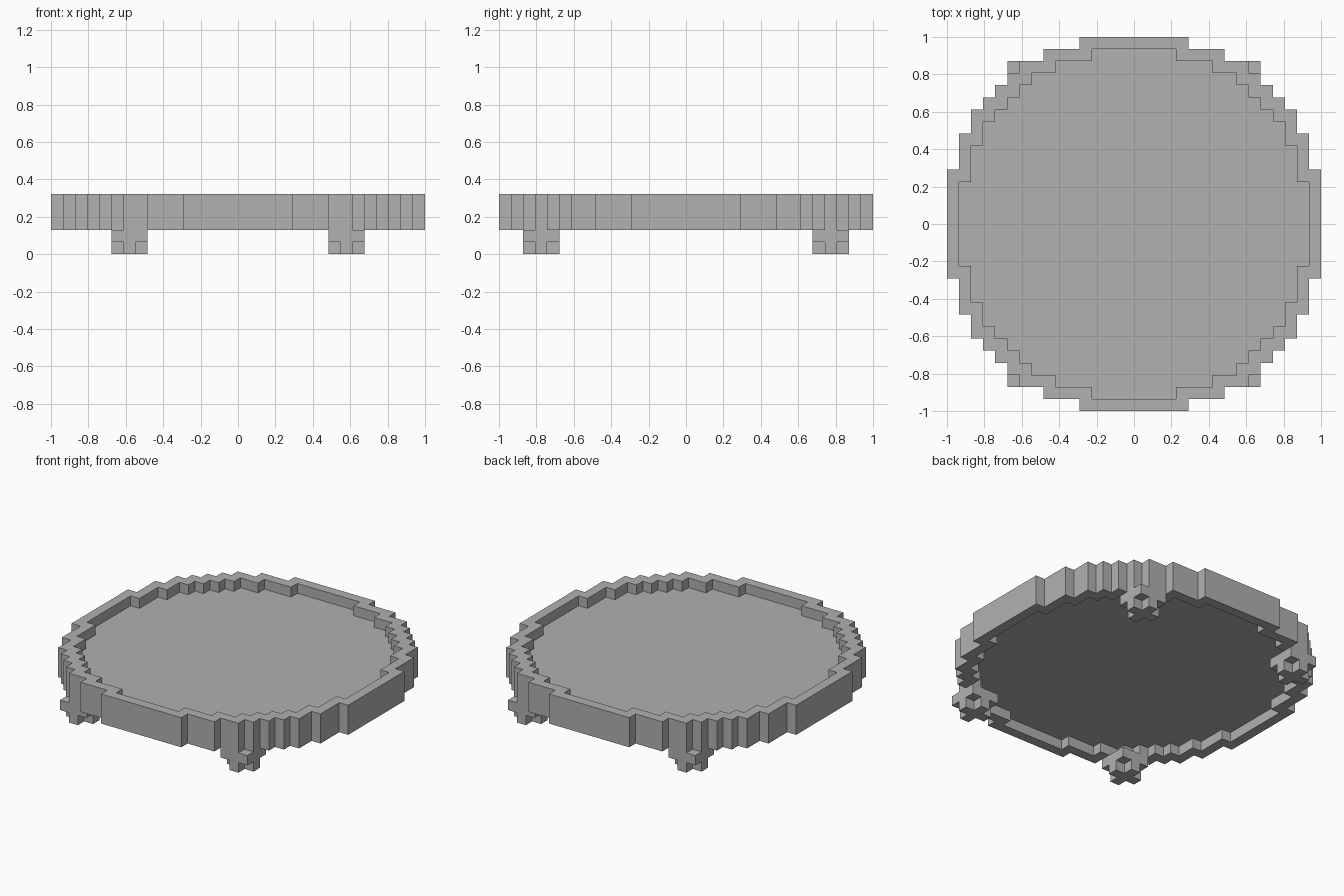
import bpy
import bmesh
import math

U = 2 / 31  # size of one block

cube = bpy.data.objects.get("Cube")
if cube:
    bpy.data.objects.remove(cube, do_unlink=True)

# Single plain grey
COLOUR = (0.44, 0.44, 0.44, 1)
grey = bpy.data.materials.new("plain_grey")
grey.use_nodes = True
grey.diffuse_color = COLOUR
bsdf = next(n for n in grey.node_tree.nodes if n.type == "BSDF_PRINCIPLED")
bsdf.inputs["Base Color"].default_value = COLOUR


def disc(half_widths):
    """Cells of a stepped disc, from the half width of each row outwards."""
    last = len(half_widths) - 1
    return {(i, j) for j in range(-last, last + 1)
            for i in range(-half_widths[abs(j)], half_widths[abs(j)] + 1)}


def slab(bm, cells, low, high):
    """Closed prism over a set of square cells, with no walls between them."""
    def quad(points):
        bm.faces.new([bm.verts.new((x * U, y * U, z * U)) for x, y, z in points])

    corners = [(-.5, -.5), (.5, -.5), (.5, .5), (-.5, .5)]
    sides = [(0, -1), (1, 0), (0, 1), (-1, 0)]
    for i, j in sorted(cells):
        ring = [(i + a, j + b) for a, b in corners]
        quad([(x, y, high) for x, y in ring])
        quad([(x, y, low) for x, y in reversed(ring)])
        for k, (a, b) in enumerate(sides):
            if (i + a, j + b) not in cells:
                p, q = ring[k], ring[(k + 1) % 4]
                quad([(*p, low), (*q, low), (*q, high), (*p, high)])


def build(name, slabs):
    bm = bmesh.new()
    for cells, low, high in slabs:
        part = bmesh.new()
        slab(part, cells, low, high)
        bmesh.ops.remove_doubles(part, verts=part.verts, dist=U / 100)
        bmesh.ops.dissolve_limit(part, angle_limit=math.radians(1),
                                 verts=part.verts, edges=part.edges)
        mesh = bpy.data.meshes.new("part")
        part.to_mesh(mesh)
        part.free()
        bm.from_mesh(mesh)
        bpy.data.meshes.remove(mesh)
    mesh = bpy.data.meshes.new(name)
    bm.to_mesh(mesh)
    bm.free()
    mesh.materials.append(grey)
    bpy.context.collection.objects.link(bpy.data.objects.new(name, mesh))


outer = disc([15] * 5 + [14] * 3 + [13] * 2 + [12, 11, 10, 9, 7, 4])
inner = disc([14] * 4 + [13] * 3 + [12] * 2 + [11, 10, 9, 8, 6, 3])

# Raised rim and the tray floor set halfway up inside it
build("rim", [(outer - inner, 2, 5)])
build("tray_floor", [(inner, 3, 4)])

# Four legs: a square block on a cross-shaped foot
for end, sy in (("front", -1), ("back", 1)):
    for side, sx in (("left", 1), ("right", -1)):
        cx, cy = 9 * sx, 12 * sy
        block = {(cx + a, cy + b) for a in (-1, 0, 1) for b in (-1, 0, 1)}
        cross = {(i, j) for i, j in block if i == cx or j == cy}
        build(f"{end}_{side}_leg", [(block, 1, 2), (cross, 0, 1)])
